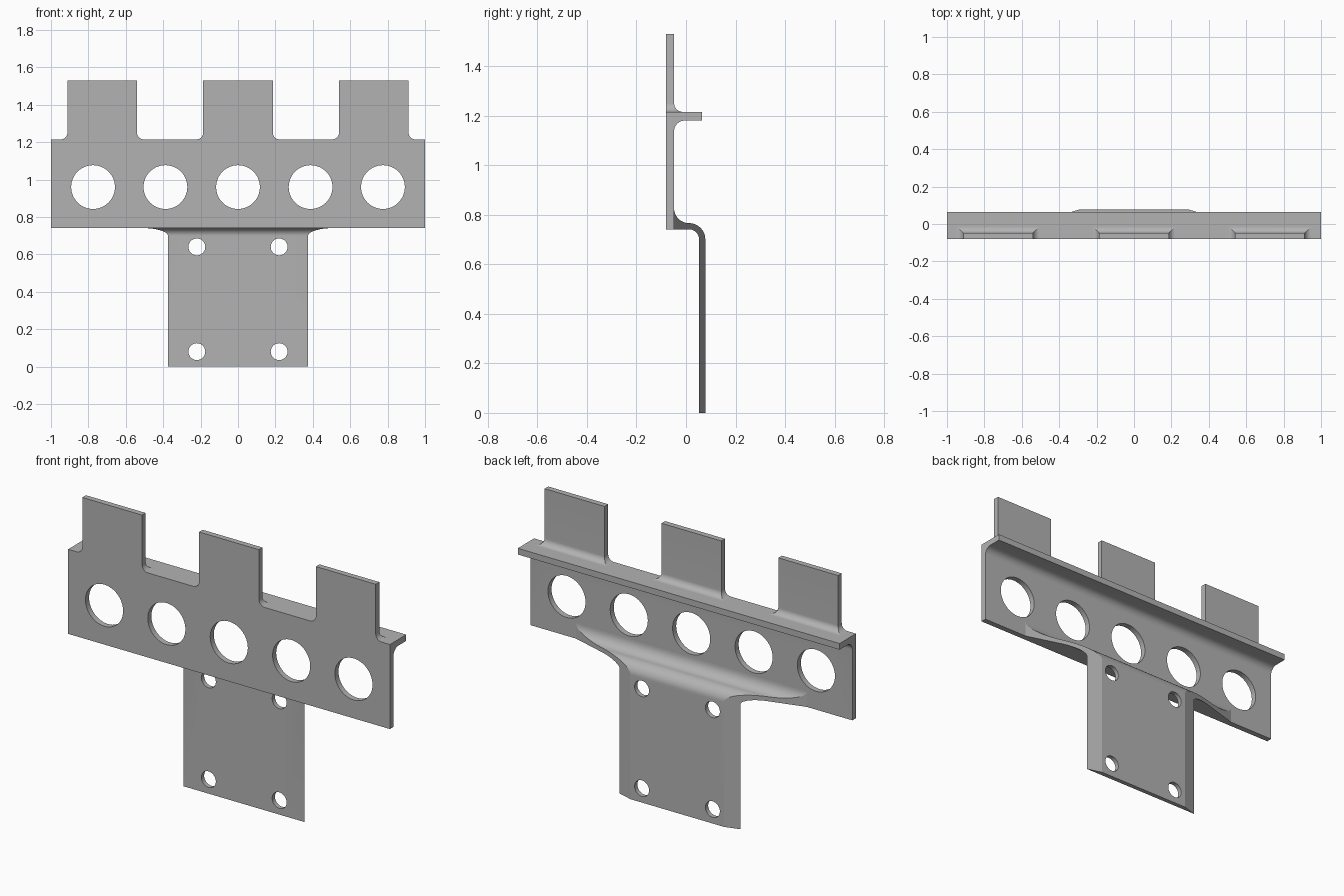
import bpy
import bmesh
from math import sin, cos, pi, radians
from mathutils import Matrix, Vector

if "Cube" in bpy.data.objects:
    bpy.data.objects.remove(bpy.data.objects["Cube"], do_unlink=True)

FRONT, PLATE_BACK = -0.08, -0.048
SHELF_BACK, SHELF_TOP = 0.065, 1.215
TANG_FRONT, TANG_BACK = 0.053, 0.078
BEND_Y, BEND_Z = 0.012, 0.70
SEG = 12

grey = bpy.data.materials.new("grey metal")
grey.use_nodes = True
grey.diffuse_color = (0.45, 0.45, 0.45, 1)
grey.node_tree.nodes["Principled BSDF"].inputs["Base Color"].default_value = grey.diffuse_color


def make_object(name, bm):
    bmesh.ops.recalc_face_normals(bm, faces=bm.faces)
    mesh = bpy.data.meshes.new(name)
    bm.to_mesh(mesh)
    bm.free()
    mesh.materials.append(grey)
    obj = bpy.data.objects.new(name, mesh)
    bpy.context.collection.objects.link(obj)
    return obj


def arc(cy, cz, r, start, end):
    angles = [radians(start + (end - start) * i / SEG) for i in range(SEG + 1)]
    return [(cy + r * cos(a), cz + r * sin(a)) for a in angles]


def loft(name, rings):
    """Skin closed rings of points and cap both ends."""
    bm = bmesh.new()
    loops = [[bm.verts.new(p) for p in ring] for ring in rings]
    n = len(loops[0])
    for a, b in zip(loops, loops[1:]):
        for i in range(n):
            j = (i + 1) % n
            bm.faces.new((a[i], a[j], b[j], b[i]))
    bm.faces.new(loops[0])
    bm.faces.new(loops[-1])
    return make_object(name, bm)


def sweep_x(name, profile, half_width):
    """Span a side profile across x, with a width that depends on depth."""
    return loft(name, [[(s * half_width(y), y, z) for y, z in profile] for s in (-1, 1)])


def drill(obj, centres, radius):
    bm = bmesh.new()
    for x, z in centres:
        place = Matrix.Translation(Vector((x, 0, z))) @ Matrix.Rotation(pi / 2, 4, "X")
        bmesh.ops.create_cone(bm, cap_ends=True, segments=48, radius1=radius,
                              radius2=radius, depth=0.4, matrix=place)
    cutter = make_object("hole_cutter", bm)
    cutter.hide_render = True
    mod = obj.modifiers.new("holes", "BOOLEAN")
    mod.operation, mod.solver, mod.object = "DIFFERENCE", "EXACT", cutter
    bpy.context.view_layer.objects.active = obj
    bpy.ops.object.modifier_apply(modifier=mod.name)
    bpy.data.objects.remove(cutter, do_unlink=True)


# Main plate with rear shelf and the fillet beneath it
r = 0.043
body_profile = [(FRONT, 0.74), (PLATE_BACK, 0.74)]
body_profile += arc(PLATE_BACK + r, 1.18 - r, r, 180, 90)
body_profile += [(SHELF_BACK, 1.18), (SHELF_BACK, SHELF_TOP), (FRONT, SHELF_TOP)]
plate = sweep_x("plate_and_shelf", body_profile, lambda y: 1.0)
drill(plate, [(x, 0.96) for x in (-0.775, -0.388, 0, 0.388, 0.775)], 0.117)

# Bent lower bracket, its sides cut on a slant that flares toward the plate
r = BEND_Y - PLATE_BACK
bracket_profile = [(PLATE_BACK, 0.74)]
bracket_profile += arc(BEND_Y, BEND_Z, TANG_FRONT - BEND_Y, 90, 0)
bracket_profile += [(TANG_FRONT, 0), (TANG_BACK, 0)]
bracket_profile += arc(BEND_Y, BEND_Z, TANG_BACK - BEND_Y, 0, 90)
bracket_profile += arc(BEND_Y, BEND_Z + TANG_BACK - BEND_Y + r, r, 270, 180)
bracket = sweep_x("lower_bracket", bracket_profile,
                  lambda y: 0.375 + 3.4 * (TANG_FRONT - y))
drill(bracket, [(x, z) for x in (-0.22, 0.22) for z in (0.08, 0.64)], 0.045)

# Upright tabs, filleted into the shelf on three sides
parts = [plate, bracket]
r = 0.036
steps = [(r * (1 - sin(t)), SHELF_TOP + r * (1 - cos(t)))
         for t in (pi / 2 * i / SEG for i in range(SEG + 1))] + [(0, 1.53)]
for name, cx in (("right_tab", -0.726), ("middle_tab", 0), ("left_tab", 0.726)):
    rings = []
    for d, z in steps:
        w, back = 0.186 + d, PLATE_BACK + d
        rings.append([(cx - w, FRONT, z), (cx + w, FRONT, z),
                      (cx + w, back, z), (cx - w, back, z)])
    parts.append(loft(name, rings))

# Smooth the bends and holes, keep the edges crisp
bpy.ops.object.select_all(action="DESELECT")
for obj in parts:
    obj.select_set(True)
bpy.context.view_layer.objects.active = plate
bpy.ops.object.shade_smooth_by_angle(angle=radians(12))
